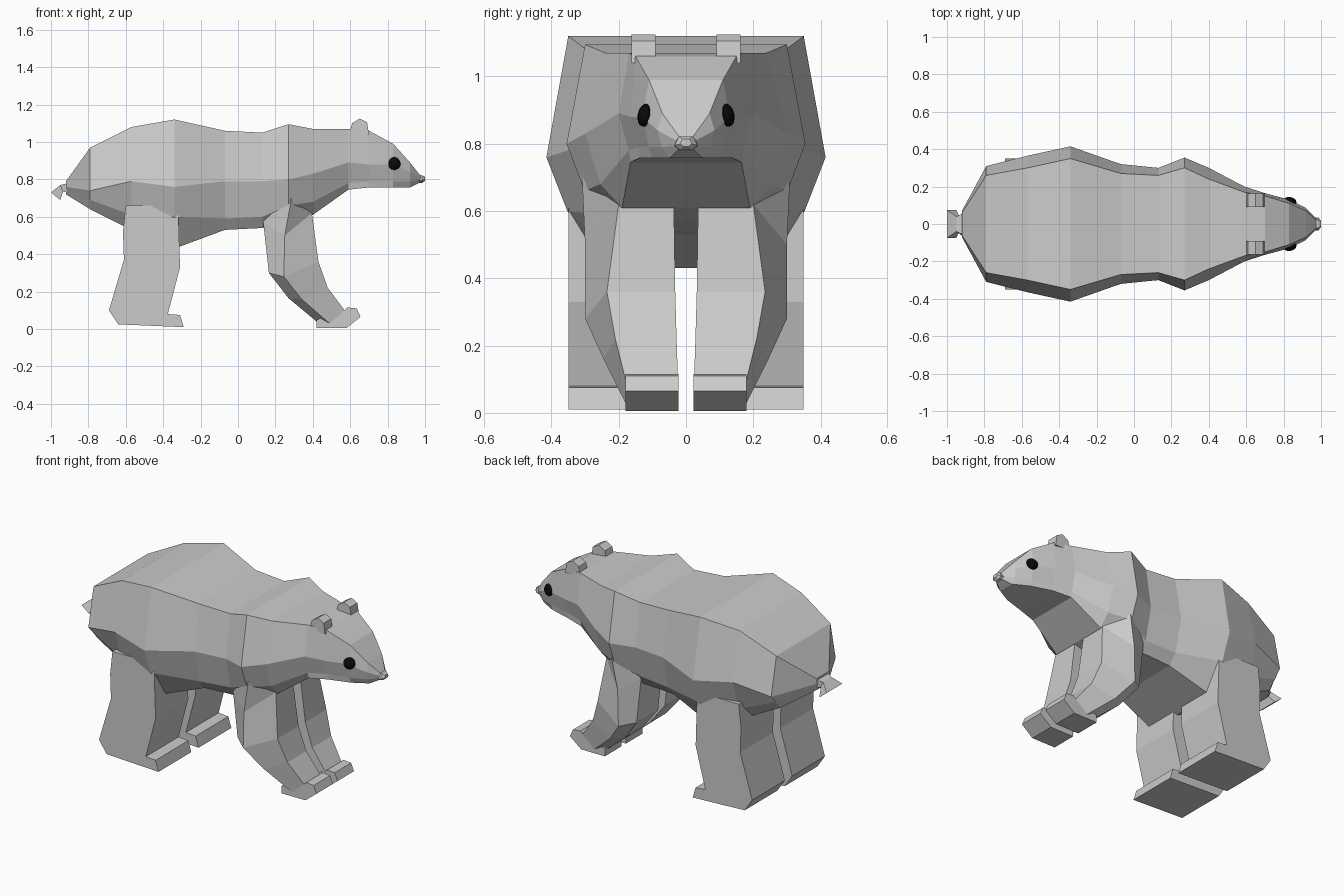
import bpy, bmesh
from mathutils import Vector

cube = bpy.data.objects.get("Cube")
if cube:
    bpy.data.objects.remove(cube)


def material(name, rgb):
    m = bpy.data.materials.new(name)
    m.use_nodes = True
    m.diffuse_color = (*rgb, 1)
    m.node_tree.nodes["Principled BSDF"].inputs["Base Color"].default_value = (*rgb, 1)
    return m


fur = material("pale_grey_fur", (0.6, 0.6, 0.6))
black = material("black_eye", (0.003, 0.003, 0.003))


def finish(name, bm, mat):
    bmesh.ops.recalc_face_normals(bm, faces=bm.faces)
    mesh = bpy.data.meshes.new(name)
    bm.to_mesh(mesh)
    bm.free()
    mesh.materials.append(mat)
    ob = bpy.data.objects.new(name, mesh)
    bpy.context.collection.objects.link(ob)
    return ob


def loft(name, rings, mat=fur):
    """Skin closed rings of equal point count and cap both ends."""
    bm = bmesh.new()
    loops = [[bm.verts.new(p) for p in ring] for ring in rings]
    n = len(loops[0])
    for a, b in zip(loops, loops[1:]):
        for i in range(n):
            j = (i + 1) % n
            bm.faces.new((a[i], a[j], b[j], b[i]))
    bm.faces.new(loops[0])
    bm.faces.new(loops[-1])
    return finish(name, bm, mat)


def slab(name, profile, y_in, y_out, side):
    """Extrude a side profile across y."""
    return loft(name, [[(x, side * y, z) for x, z in profile] for y in (y_in, y_out)])


# Body and head: x, top half width, top z, widest half width, its z,
# lower edge z, belly half width, belly z
stations = [
    (-.92, .06, .79, .07, .76, .74, .05, .72),
    (-.79, .26, .97, .31, .74, .69, .22, .64),
    (-.57, .30, 1.08, .365, .79, .61, .24, .53),
    (-.34, .35, 1.12, .415, .76, .60, .25, .43),
    (-.07, .27, 1.06, .32, .79, .59, .22, .53),
    (.13, .26, 1.05, .30, .79, .60, .22, .54),
    (.27, .30, 1.095, .355, .80, .66, .20, .57),
    (.40, .24, 1.07, .30, .83, .68, .19, .61),
    (.59, .17, 1.07, .20, .89, .78, .165, .745),
    (.70, .15, 1.06, .165, .88, .79, .14, .757),
    (.83, .11, .99, .13, .88, .79, .10, .757),
    (.92, .07, .89, .085, .84, .79, .05, .757),
    (.975, .02, .82, .03, .81, .795, .02, .785),
]
rings = []
for x, wt, zt, ws, zs, zl, wb, zb in stations:
    half = [(wt, zt), (ws, zs), (ws * .85, zl), (wb, zb)]
    rings.append([(x, y, z) for y, z in half] + [(x, -y, z) for y, z in reversed(half)])
loft("body", rings)

# Nose tip
loft("nose", [[(x, y * w, .805 + z * w) for y, z in
               ((-1, -.3), (-.5, -.7), (.5, -.7), (1, -.3), (.6, .5), (-.6, .5))]
              for x, w in ((.95, .036), (.985, .034), (1, .018))])

# Tail, pinched in the middle
loft("tail", [[(xt, -w, zt), (xt, w, zt), (xb, w, zb), (xb, -w, zb)]
              for xt, zt, xb, zb, w in ((-.89, .785, -.91, .73, .07),
                                        (-.95, .77, -.935, .735, .04),
                                        (-1, .73, -.95, .69, .075))])

# Foreleg rings: back x z, outer ridge x z y, front x z y
foreleg = [
    (.13, .70, .29, .72, .31, .40, .72, .19),
    (.135, .57, .25, .50, .30, .395, .62, .20),
    (.165, .30, .245, .28, .30, .43, .36, .235),
    (.27, .165, .34, .16, .245, .48, .22, .21),
    (.42, .04, .49, .03, .18, .57, .10, .18),
]
hind_profile = [(-.60, .66), (-.615, .52), (-.61, .37), (-.69, .10), (-.64, .025), (-.29, .01),
                (-.31, .075), (-.375, .08), (-.31, .33), (-.32, .66)]
paw_profile = [(.42, .005), (.42, .05), (.57, .10), (.585, .115), (.635, .11),
               (.655, .065), (.58, .005)]
ear_profile = [(.595, 1.04), (.61, 1.10), (.65, 1.125), (.69, 1.105), (.70, 1.04)]

for label, s in (("left", 1), ("right", -1)):
    legs = []
    for i, (bx, bz, rx, rz, ry, fx, fz, fy) in enumerate(foreleg):
        inner = .04 - .004 * i
        legs.append([(bx, s * inner, bz), (bx, s * ry * .8, bz), (rx, s * ry, rz),
                     (fx, s * fy, fz), (fx, s * inner, fz)])
    loft(label + "_front_leg", legs)
    slab(label + "_front_paw", paw_profile, .022, .18, s)
    slab(label + "_hind_leg", hind_profile, .035, .35, s)
    slab(label + "_ear", ear_profile, .09, .162, s)

    # Eye: flattened ball set into the side of the head
    bm = bmesh.new()
    bmesh.ops.create_uvsphere(bm, u_segments=12, v_segments=8, radius=.035)
    eye = finish(label + "_eye", bm, black)
    eye.scale = (1, .6, 1)
    eye.location = Vector((.835, s * .122, .885))
    eye.rotation_euler = (s * .2, 0, -s * .25)
